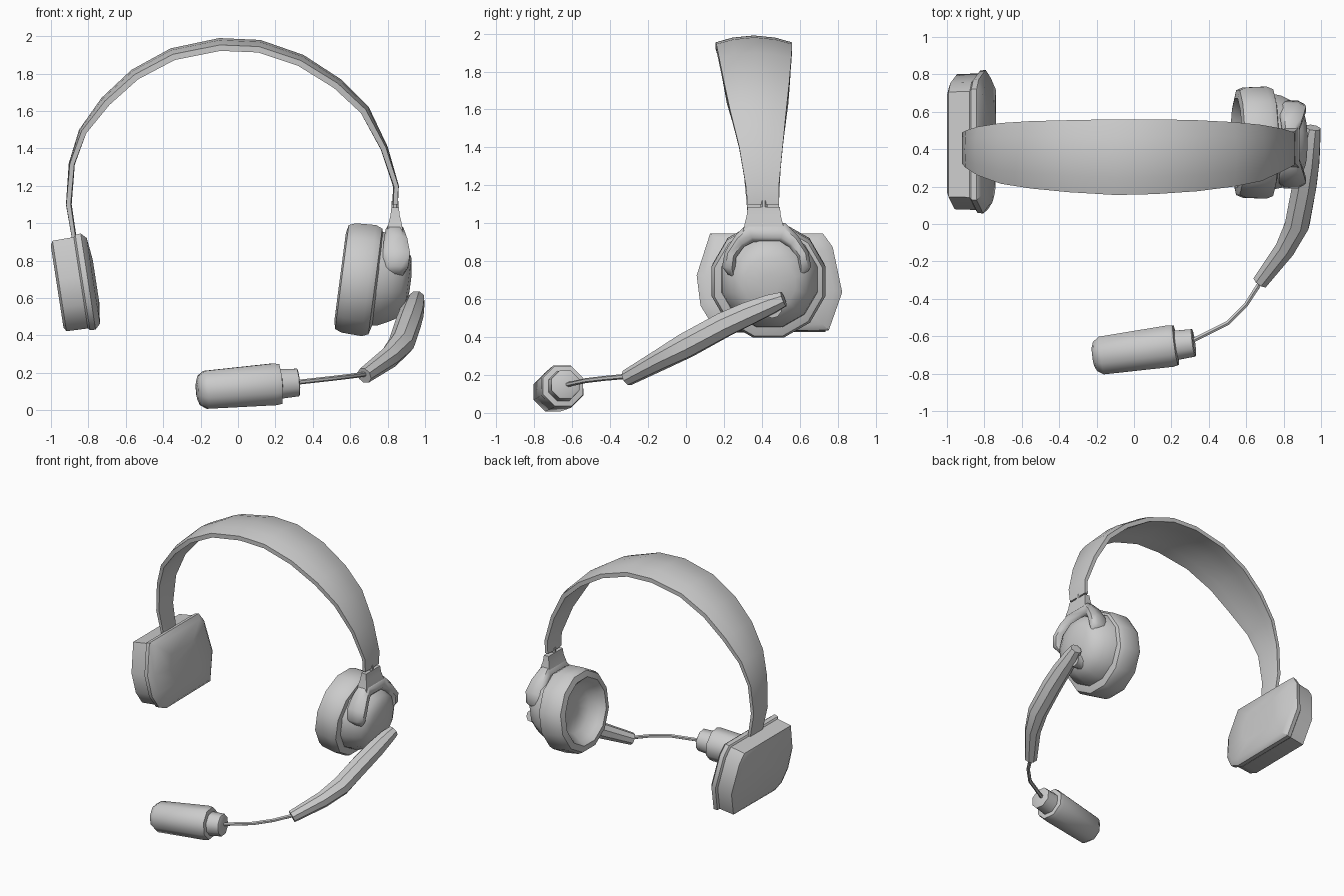
import bpy, bmesh, math
from mathutils import Vector

if "Cube" in bpy.data.objects:
    bpy.data.objects.remove(bpy.data.objects["Cube"])

grey = bpy.data.materials.new("light_grey")
grey.diffuse_color = (0.6, 0.6, 0.6, 1)
grey.use_nodes = True
grey.node_tree.nodes["Principled BSDF"].inputs["Base Color"].default_value = grey.diffuse_color


def loft(name, rings, angle=40):
    """Skin a list of equal-length point rings and cap both ends."""
    bm = bmesh.new()
    vs = [[bm.verts.new(p) for p in r] for r in rings]
    n = len(vs[0])
    for a, b in zip(vs, vs[1:]):
        for i in range(n):
            j = (i + 1) % n
            bm.faces.new((a[i], a[j], b[j], b[i]))
    bm.faces.new(vs[0])
    bm.faces.new(vs[-1])
    bmesh.ops.recalc_face_normals(bm, faces=bm.faces)
    me = bpy.data.meshes.new(name)
    bm.to_mesh(me)
    bm.free()
    me.materials.append(grey)
    ob = bpy.data.objects.new(name, me)
    bpy.context.collection.objects.link(ob)
    bpy.ops.object.select_all(action='DESELECT')
    ob.select_set(True)
    bpy.context.view_layer.objects.active = ob
    bpy.ops.object.shade_smooth_by_angle(angle=math.radians(angle))
    return ob


def circle(c, axis, r, n, ry=None):
    """Ring of n points around c, perpendicular to axis."""
    axis = Vector(axis).normalized()
    u = Vector((0, 0, 1)).cross(axis).normalized()
    v = axis.cross(u)
    ry = r if ry is None else ry
    return [Vector(c) + u * r * math.cos(t) + v * ry * math.sin(t)
            for t in ((i + 0.5) * math.tau / n for i in range(n))]


def lathe(name, c, axis, profile, n, angle=40):
    """Profile is (distance along axis, radius)."""
    a = Vector(axis).normalized()
    return loft(name, [circle(Vector(c) + a * t, a, r, n) for t, r in profile], angle)


def tube(name, path, n):
    """Path is (point, radius) pairs."""
    pts = [Vector(p) for p, _ in path]
    rings = []
    for i, (_, r) in enumerate(path):
        d = pts[min(i + 1, len(pts) - 1)] - pts[max(i - 1, 0)]
        rings.append(circle(pts[i], d, r, n))
    return loft(name, rings)


# Headband: outer x, z, front y, back y, thickness
stations = [
    (-.885, .90, .34, .49, .025), (-.92, 1.10, .32, .49, .03),
    (-.905, 1.32, .30, .50, .03), (-.85, 1.50, .26, .52, .035),
    (-.73, 1.67, .215, .54, .04), (-.57, 1.82, .19, .55, .04),
    (-.36, 1.935, .17, .555, .04), (-.10, 1.99, .155, .56, .04),
    (.12, 1.98, .16, .56, .04), (.35, 1.90, .175, .555, .04),
    (.55, 1.77, .20, .545, .04), (.70, 1.62, .23, .53, .04),
    (.80, 1.41, .28, .51, .035), (.86, 1.20, .315, .49, .03),
    (.855, 1.10, .325, .49, .03)]
rings = []
for i, (x, z, y0, y1, th) in enumerate(stations):
    a, b = stations[max(i - 1, 0)], stations[min(i + 1, len(stations) - 1)]
    d = Vector((b[0] - a[0], 0, b[1] - a[1])).normalized()
    nrm = Vector((-d.z, 0, d.x))
    mid, half = (y0 + y1) / 2, (y1 - y0) / 2
    drop = max(0, half - .08) * .3
    section = [(-1, -drop), (-.55, -drop * .3), (0, 0), (.55, -drop * .3), (1, -drop),
               (1, -drop - th * .8), (.55, -drop * .5 - th), (0, -drop * .2 - th),
               (-.55, -drop * .5 - th), (-1, -drop - th * .8)]
    rings.append([Vector((x, mid + f * half, z)) + nrm * o for f, o in section])
loft("headband", rings)

# Left temple pad: rounded outline swept along a tilted axis
axis, up = Vector((.988, 0, .153)), Vector((-.153, 0, .988))
outline = [(-.31, .26), (-.38, .04), (-.36, -.12), (-.30, -.22), (-.22, -.255),
           (.31, -.25), (.38, -.05), (.33, .19), (.28, .26)]


def pad_ring(t, s):
    return [Vector((-.87, .44, .675)) + axis * t + Vector((0, y * s, 0)) + up * v * s
            for y, v in outline]


loft("temple_pad_shell", [pad_ring(t, s) for t, s in
                          ((-.098, .86), (-.085, .95), (.03, .96), (.04, .90))])
loft("temple_pad_cushion", [pad_ring(t, s) for t, s in
                            ((.025, .94), (.04, 1.0), (.07, 1.01), (.098, .90), (.112, .45))])

# Right ear cup: hollow cushion and domed back
cup_axis, cup_centre = (.99, 0, -.13), (.65, .435, .70)
lathe("ear_cushion", cup_centre, cup_axis,
      [(.0, .06), (-.01, .17), (-.07, .215), (-.105, .245), (-.095, .29), (-.06, .305),
       (.05, .31), (.085, .295), (.10, .24)], 12, 50)
lathe("ear_cup_back", (.65, .44, .715), cup_axis,
      [(.08, .265), (.13, .255), (.18, .23), (.23, .20), (.262, .14), (.275, .05)], 12, 50)

# Yoke: arch with two arms hugging the cup (outer y,z / inner y,z / x range)
half_arch = [(-.205, .73, -.165, .715, .79, .88), (-.235, .77, -.165, .76, .775, .91),
             (-.22, .85, -.16, .82, .775, .92), (-.165, .935, -.12, .875, .78, .905),
             (-.10, 1.0, -.07, .90, .79, .885)]
arch = half_arch + [(-a, b, -c, d, e, f) for a, b, c, d, e, f in reversed(half_arch)]
rings = []
for yo, zo, yi, zi, x0, x1 in arch:
    c = Vector(((x0 + x1) / 2, .425 + (yo + yi) / 2, (zo + zi) / 2))
    w = Vector((0, (yo - yi) / 2, (zo - zi) / 2))
    h = Vector(((x1 - x0) / 2, 0, 0))
    rings.append([c + w * p + h * q for p, q in
                  ((1, -.6), (1, .5), (.5, 1), (-.5, 1), (-1, .5), (-1, -.6), (-.4, -1), (.4, -1))])
loft("yoke_arch", rings, 50)

# Stem joining the yoke to the headband
loft("yoke_stem", [[Vector((x, y, z)) for x, y in ((x0, .41 - w), (x1, .41 - w),
                                                  (x1, .41 + w), (x0, .41 + w))]
                   for z, x0, x1, w in ((.93, .79, .885, .115), (1.0, .805, .875, .10),
                                        (1.04, .815, .865, .09), (1.085, .82, .86, .085))])
lathe("stem_pin", (.84, .41, 1.06), (.001, 0, 1), [(0, .02), (.06, .02)], 8)

# Boom arm, its pivot and the thin wire
lathe("boom_pivot", (.82, .45, .56), (1, .05, -.1), [(0, .07), (.06, .05), (.11, .05)], 10)
tube("boom_arm", [((.957, .515, .60), .042), ((.945, .45, .575), .055),
                  ((.93, .33, .525), .066), ((.91, .20, .465), .07),
                  ((.873, 0, .355), .07), ((.81, -.13, .283), .058),
                  ((.675, -.31, .185), .044)], 8)
tube("boom_wire", [((.69, -.29, .195), .014), ((.60, -.43, .182), .013),
                   ((.50, -.53, .17), .013), ((.30, -.63, .148), .013)], 6)

# Microphone capsule with collar
lathe("microphone", (.322, -.635, .149), (-.40, -.055, -.032),
      [(0, .07), (.005, .08), (.095, .085), (.10, .115), (.13, .121),
       (.50, .11), (.535, .085), (.548, .05)], 8, 45)
